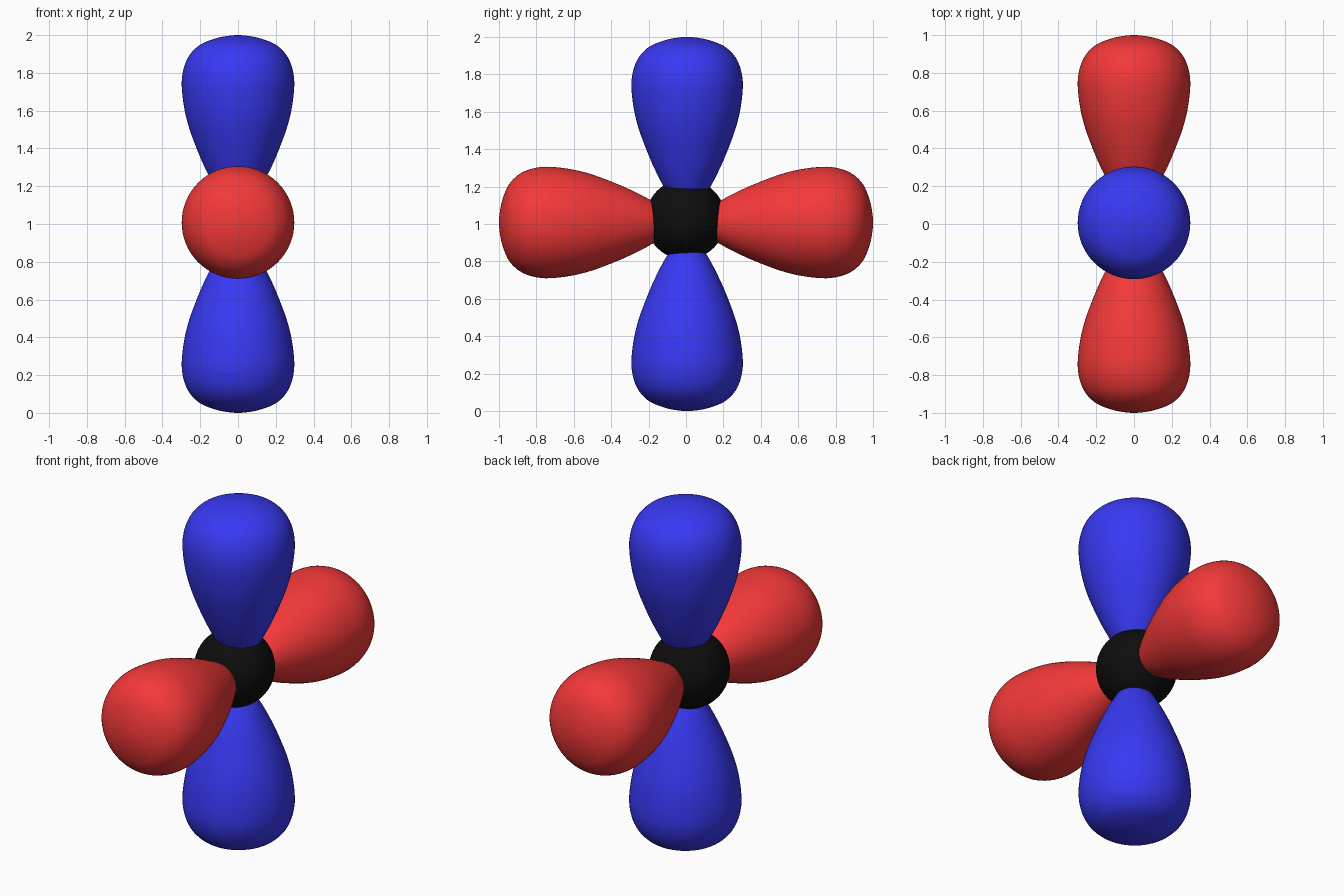
import bpy, math
from mathutils import Vector, Matrix

if "Cube" in bpy.data.objects:
    bpy.data.objects.remove(bpy.data.objects["Cube"])


def material(name, color):
    m = bpy.data.materials.new(name)
    m.diffuse_color = (*color, 1)
    m.use_nodes = True
    m.node_tree.nodes["Principled BSDF"].inputs["Base Color"].default_value = m.diffuse_color
    return m


red = material("red", (0.9, 0.04, 0.04))
blue = material("blue", (0.04, 0.04, 0.9))
black = material("black", (0.004, 0.004, 0.004))

# Lobe half-profile: (distance from centre, radius)
PROFILE = [(0.03, 0), (0.09, 0.055), (0.18, 0.114), (0.27, 0.162), (0.37, 0.207),
           (0.5, 0.256), (0.61, 0.284), (0.73, 0.298), (0.81, 0.291), (0.875, 0.268),
           (0.92, 0.235), (0.955, 0.19), (0.982, 0.12), (0.995, 0.06), (1.0, 0)]


def smooth_curve(points, steps=4):
    p = [Vector(q) for q in points]
    p = [p[0] * 2 - p[1]] + p + [Vector((points[-2][0], -points[-2][1]))]
    out = []
    for a, b, c, d in zip(p, p[1:], p[2:], p[3:]):
        for i in range(steps):
            t = i / steps
            out.append(0.5 * (2 * b + (c - a) * t + (2 * a - 5 * b + 4 * c - d) * t * t
                              + (3 * b - a - 3 * c + d) * t ** 3))
    return out[1:]


def lobe(name, axis, centre, mat, n=64):
    rings = smooth_curve(PROFILE)
    verts = [(r * math.cos(2 * math.pi * k / n), r * math.sin(2 * math.pi * k / n), d)
             for d, r in rings for k in range(n)]
    faces = [(i * n + k, i * n + (k + 1) % n, (i + 1) * n + (k + 1) % n, (i + 1) * n + k)
             for i in range(len(rings) - 1) for k in range(n)]
    last = len(rings) - 1
    faces += [tuple(reversed(range(n))), tuple(last * n + k for k in range(n))]
    me = bpy.data.meshes.new(name)
    me.from_pydata(verts, [], faces)
    me.transform(Vector((0, 0, 1)).rotation_difference(Vector(axis)).to_matrix().to_4x4()
                 if axis[2] >= 0 else Matrix.Rotation(math.pi, 4, 'X'))
    me.shade_smooth()
    me.materials.append(mat)
    ob = bpy.data.objects.new(name, me)
    ob.location = centre
    bpy.context.collection.objects.link(ob)


# Four lobes around the core
lobe("upper_lobe", (0, 0, 1), (0, 0.006, 1), blue)
lobe("lower_lobe", (0, 0, -1), (0, 0.006, 1), blue)
lobe("back_lobe", (0, 1, 0), (0, 0, 1.008), red)
lobe("front_lobe", (0, -1, 0), (0, 0, 1.008), red)

# Central core ball, slightly off-centre
bpy.ops.mesh.primitive_uv_sphere_add(segments=48, ring_count=24, radius=0.215,
                                     location=(-0.02, -0.003, 1.025))
core = bpy.context.object
core.name = "core_ball"
core.data.materials.append(black)
bpy.ops.object.shade_smooth()
